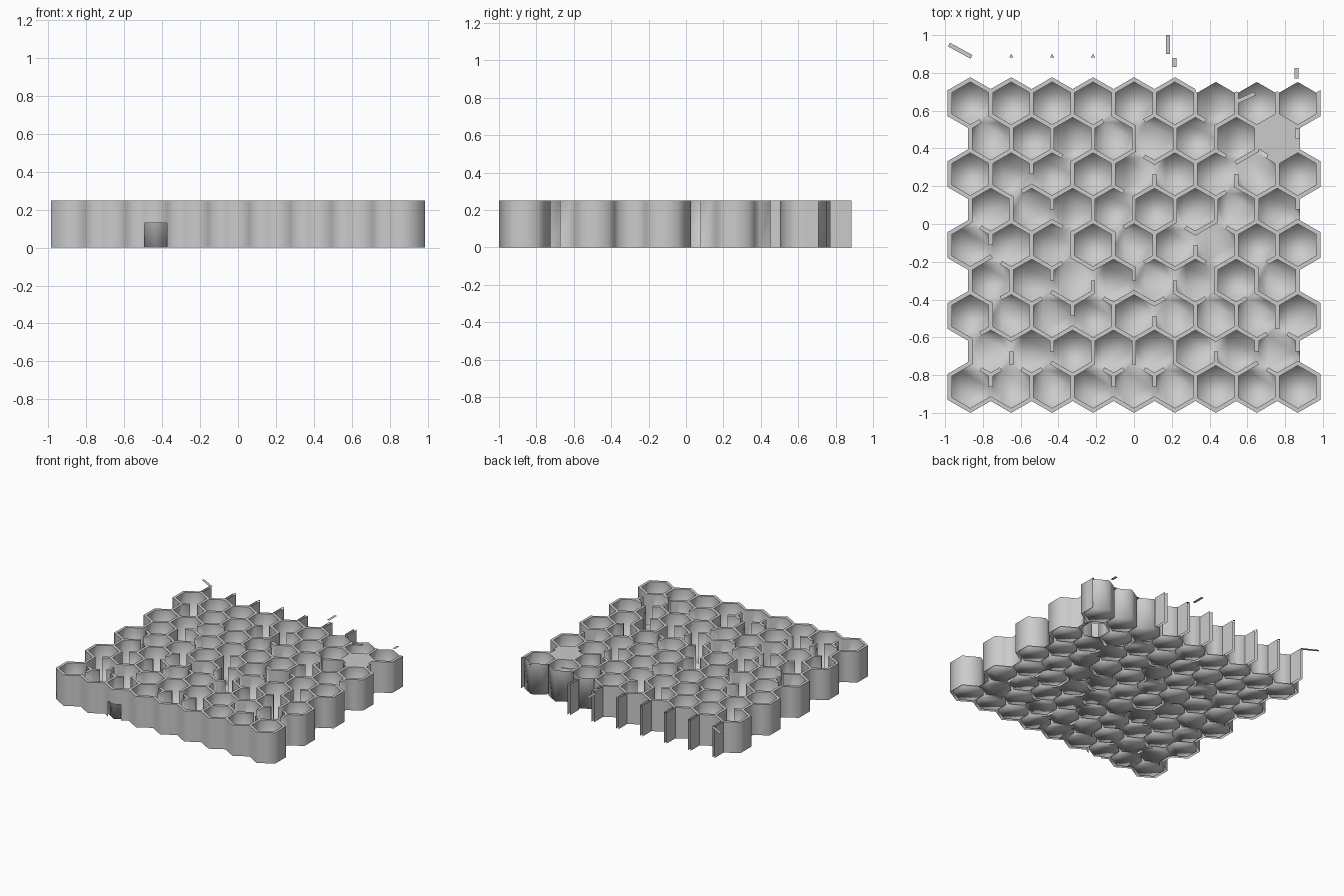
import bpy, bmesh, math
from mathutils import Vector

if "Cube" in bpy.data.objects:
    bpy.data.objects.remove(bpy.data.objects["Cube"])

P = 0.2167                 # cell pitch
S = P / math.sqrt(3)       # hexagon side
ROW = 1.5 * S
Y0 = -0.862                # centre of the first row
W = 0.022                  # wall thickness
TIP = W / math.sqrt(3)     # mitre distance at a junction
TOP = 0.25
LEFT = -4.5 * P
LIDDED = (7, 7)            # row and column of the covered cell

# Walls: '#' whole, '<' only the first half, '>' only the second half
UPRIGHT = ["#>##>>####", "#<>###<>>", "###>#<####", "##><><###", "#>####<###",
           "##>#####>", "##>##<#<##", "########<", "##########"]
ZIGZAG = ["##################",
          "#><><##><><####>##",
          "#>#############<>#",
          "##>#<##>##<#<#<###",
          "##>##<###>##<##>##",
          "#>###<##>##>#>####",
          "###>####<####<####",
          "#####<###>###<#>##",
          "#<#####<#>##<#####",
          "##################"]

grey = bpy.data.materials.new("light grey")
grey.use_nodes = True
colour = (0.6, 0.6, 0.6, 1)
grey.diffuse_color = colour
grey.node_tree.nodes["Principled BSDF"].inputs["Base Color"].default_value = colour


def polar(v, deg, d):
    a = math.radians(deg)
    return v + Vector((math.cos(a), math.sin(a))) * d


def make_object(name, bm):
    bmesh.ops.remove_doubles(bm, verts=bm.verts, dist=0.0005)
    mesh = bpy.data.meshes.new(name)
    bm.to_mesh(mesh)
    bm.free()
    mesh.materials.append(grey)
    obj = bpy.data.objects.new(name, mesh)
    bpy.context.collection.objects.link(obj)
    return obj


def flat_face(bm, points, z, smooth=False):
    f = bm.faces.new([bm.verts.new((p.x, p.y, z)) for p in points])
    f.smooth = smooth


def side_face(bm, p, q, z0=0.0, smooth=True):
    f = bm.faces.new([bm.verts.new(c) for c in (
        (p.x, p.y, z0), (q.x, q.y, z0), (q.x, q.y, TOP), (p.x, p.y, TOP))])
    f.smooth = smooth


# Collect the two halves of each wall at its end junctions
junctions = {}


def add_half(v, other, present, partner):
    d = other - v
    deg = round(math.degrees(math.atan2(d.y, d.x))) % 360
    key = (round(v.x, 3), round(v.y, 3))
    junctions.setdefault(key, (v, {}))[1][deg] = (present, partner)


def add_edge(a, b, state):
    add_half(a, b, state != ">", state != "<")
    add_half(b, a, state != "<", state != ">")


for r, states in enumerate(UPRIGHT):
    start = LEFT + P / 2 * (r % 2)
    for i, s in enumerate(states):
        x, y = start + P * i, Y0 + ROW * r
        add_edge(Vector((x, y - S / 2)), Vector((x, y + S / 2)), s)
for z, states in enumerate(ZIGZAG):
    y = Y0 + ROW * z - S * 0.75
    pts = [Vector((LEFT + P / 2 * k, y + S / 4 * (1 if (k + z) % 2 == 0 else -1)))
           for k in range(len(states) + 1)]
    for a, b, s in zip(pts, pts[1:], states):
        add_edge(a, b, s)

maze = bmesh.new()
BACK = Y0 + 8 * ROW + S / 2 - 0.01

# Walls, with mitred junctions and open undersides
for v, halves in junctions.values():
    live = [d for d in halves if halves[d][0]]
    for d, (present, partner) in halves.items():
        mid = polar(v, d, S / 2)
        mid_r, mid_l = polar(mid, d - 90, W / 2), polar(mid, d + 90, W / 2)
        if not present:
            # floor running through the opening
            flat_face(maze, [v, polar(v, d - 60, TIP), mid_r, mid_l,
                             polar(v, d + 60, TIP)], 0, True)
            continue
        right = polar(v, d - (60 if (d - 120) % 360 in live else 120), TIP)
        left = polar(v, d + (60 if (d + 120) % 360 in live else 120), TIP)
        sides = [(right, mid_r), (mid_l, left)]
        if not partner:
            sides.append((mid_r, mid_l))
        if len(live) == 1:
            sides.append((left, right))
        # the back right edge is only an inner skin
        skin = mid.x > 0.33 and mid.y > BACK - S / 2 + 0.02 and d % 180 != 90
        notched = abs(v.x + 2 * P) < 0.01 and v.y < -0.95
        for p, q in sides:
            outward_y = -(q.x - p.x)
            if skin and outward_y > 0:
                continue
            side_face(maze, p, q, 0.13 if notched and outward_y < 0 else 0)
        if not skin:
            core = [] if len(live) == 1 else [v]
            flat_face(maze, core + [right, mid_r, mid_l, left], TOP)

# Cell floors
for r in range(9):
    for c in range(9 - r % 2):
        centre = Vector((LEFT + P / 2 + P * c + P / 2 * (r % 2), Y0 + ROW * r))
        ring = []
        for k in range(6):
            ring.append(polar(centre, 30 + 60 * k, S - TIP))
            edge = polar(centre, 60 + 60 * k, P / 2 - W / 2)
            ring.append(edge)
        covered = (r, c) == LIDDED
        flat_face(maze, ring, TOP if covered else 0, not covered)
make_object("hexagonal_maze", maze)

# Thin upright fins behind the back row
fins = bmesh.new()
for k in range(7):
    x = -4 * P + P * k
    for side in (-1, 1):
        p = Vector((x + side * W / 2, 0.77))
        q = Vector((x + side * W / 2, 0.885))
        if side < 0:
            p, q = q, p
        side_face(fins, p, q, 0, False)
make_object("back_fins", fins)

# Loose slivers level with the wall tops
slivers = bmesh.new()


def strip(x0, y0, x1, y1, width=W):
    a, b = Vector((x0, y0)), Vector((x1, y1))
    n = (b - a).normalized().orthogonal() * width / 2
    flat_face(slivers, [a - n, a + n, b + n, b - n][::-1], TOP)


strip(-0.98, 0.95, -0.86, 0.885)
strip(0.18, 0.9, 0.18, 1.0)
strip(0.215, 0.83, 0.215, 0.88)
strip(0.86, 0.77, 0.86, 0.825)
strip(0.55, 0.65, 0.64, 0.69)
for k in (1, 2, 3):
    tip = Vector((-4 * P + P * k, 0.888))
    flat_face(slivers, [polar(tip, a, TIP) for a in (90, 210, 330)], TOP)
make_object("loose_slivers", slivers)
